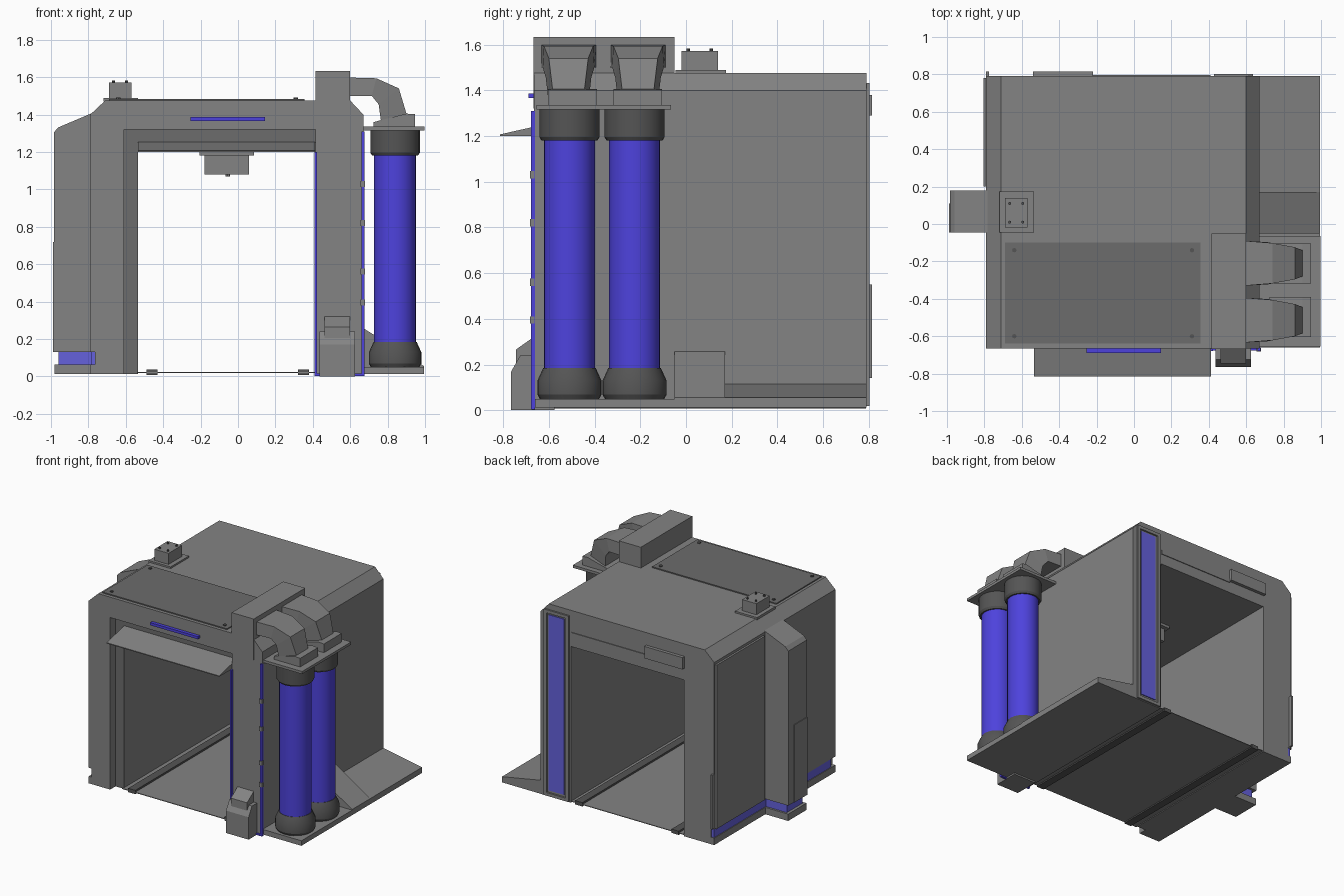
import bpy, bmesh, math


def material(name, r, g, b):
    m = bpy.data.materials.new(name)
    m.diffuse_color = (r, g, b, 1)
    return m


blue = material("blue_glow", 0.075, 0.055, 0.72)
pale = material("pale_blue_glow", 0.13, 0.12, 0.72)
grey = material("body_grey", 0.23, 0.23, 0.23)
dark = material("dark_grey", 0.09, 0.09, 0.09)
mid = material("mid_grey", 0.15, 0.15, 0.15)


def finish(name, bm, mat):
    bmesh.ops.recalc_face_normals(bm, faces=bm.faces)
    me = bpy.data.meshes.new(name)
    bm.to_mesh(me)
    bm.free()
    ob = bpy.data.objects.new(name, me)
    bpy.context.collection.objects.link(ob)
    me.materials.append(mat)
    return ob


def loft(name, rings, mat=grey):
    bm = bmesh.new()
    vs = [[bm.verts.new(p) for p in r] for r in rings]
    n = len(rings[0])
    for a, b in zip(vs, vs[1:]):
        for i in range(n):
            bm.faces.new((a[i], a[(i + 1) % n], b[(i + 1) % n], b[i]))
    bm.faces.new(vs[0])
    bm.faces.new(vs[-1][::-1])
    return finish(name, bm, mat)


def box(name, x0, x1, y0, y1, z0, z1, mat=grey):
    return loft(name, [[(x0, y0, z), (x1, y0, z), (x1, y1, z), (x0, y1, z)] for z in (z0, z1)], mat)


def prism_y(name, pts, y0, y1, mat=grey):
    return loft(name, [[(x, y, z) for x, z in pts] for y in (y0, y1)], mat)


def prism_x(name, pts, x0, x1, mat=grey):
    return loft(name, [[(x, y, z) for y, z in pts] for x in (x0, x1)], mat)


def lathe(name, x, y, prof, n=24, mat=grey):
    rings = [[(x + r * math.cos(2 * math.pi * i / n), y + r * math.sin(2 * math.pi * i / n), z)
              for i in range(n)] for r, z in prof]
    ob = loft(name, rings, mat)
    bpy.context.view_layer.objects.active = ob
    ob.select_set(True)
    bpy.ops.object.shade_smooth_by_angle(angle=math.radians(25))
    ob.select_set(False)


# tunnel body: wider front opening, narrower main passage, light groove at lower left
def shell(name, xl, top, y0, y1):
    prism_y(name, [(xl, 0.012), (-0.79, 0.012), (-0.79, 0.065), (-0.765, 0.065), (-0.765, 0.13),
                   (-0.79, 0.13), (-0.79, 1.40), (-0.71, 1.475), (0.60, 1.475), (0.67, 1.40),
                   (0.67, 0.012), (0.415, 0.012), (0.415, top), (xl, top)], y0, y1)


shell("front_frame", -0.61, 1.32, -0.665, -0.60)
shell("tunnel_body", -0.535, 1.20, -0.60, 0.79)

# dark lining of the front recess
box("recess_side", -0.61, -0.535, -0.603, -0.59, 0.014, 1.32, mid)
box("recess_top", -0.535, 0.415, -0.603, -0.59, 1.20, 1.32, mid)

# floor and rails
box("floor", -0.54, 0.42, -0.62, 0.785, 0.018, 0.023)
for x in (-0.46, 0.35):
    box("floor_rail", x - 0.03, x + 0.03, -0.62, 0.788, 0.008, 0.037, dark)

# entrance awning and lintel light
prism_x("awning", [(-0.815, 1.20), (-0.60, 1.20), (-0.60, 1.255), (-0.815, 1.207)], -0.535, 0.412)
box("lintel_light", -0.255, 0.145, -0.69, -0.66, 1.366, 1.386, blue)

# ceiling lamp unit
box("ceiling_plate", -0.205, 0.085, -0.15, 0.15, 1.18, 1.205)
box("ceiling_unit", -0.18, 0.06, -0.12, 0.12, 1.08, 1.18)
lathe("ceiling_tip", -0.055, 0, [(0.012, 1.07), (0.012, 1.085)], 8)

# roof hatch with bolts
box("roof_hatch", -0.69, 0.355, -0.64, -0.10, 1.47, 1.483, mid)
for x in (-0.64, 0.31):
    for y in (-0.60, -0.14):
        lathe("hatch_bolt", x, y, [(0.012, 1.48), (0.012, 1.49)], 8, dark)

# roof sensor
box("sensor_base", -0.72, -0.535, -0.045, 0.175, 1.47, 1.488)
box("sensor_box", -0.69, -0.57, -0.02, 0.14, 1.488, 1.572)
for x in (-0.665, -0.595):
    for y in (0.01, 0.11):
        lathe("sensor_bolt", x, y, [(0.008, 1.57), (0.008, 1.582)], 8, dark)

# left light band, pilaster and side panels
box("left_light_band", -0.785, -0.76, -0.62, 0.785, 0.065, 0.13, pale)
box("pilaster_light", -0.96, -0.77, -0.03, 0.16, 0.062, 0.132, pale)
box("pilaster_base", -0.982, -0.78, -0.045, 0.175, 0.012, 0.064)
prism_y("pilaster", [(-0.985, 0.13), (-0.985, 1.305), (-0.96, 1.332), (-0.78, 1.408), (-0.78, 0.13)], -0.045, 0.178)
box("pilaster_cover", -0.990, -0.98, -0.045, 0.11, 0.13, 0.72)
box("left_rear_panel", -0.805, -0.785, 0.20, 0.78, 0.135, 1.38)
box("rear_corner_plate", -0.79, -0.775, 0.785, 0.815, 0.14, 0.55)

# rear face: framed light, strip and control box
fr = (0.44, 0.625, 0.03, 1.42)
for x in fr[:2]:
    box("rear_frame_side", x - 0.012, x + 0.012, 0.785, 0.803, fr[2] - 0.012, fr[3] + 0.012)
for z in fr[2:]:
    box("rear_frame_end", fr[0], fr[1], 0.785, 0.803, z - 0.012, z + 0.012)
box("rear_light", 0.468, 0.60, 0.785, 0.797, 0.06, 1.395, pale)
box("rear_strip", -0.22, 0.41, 0.785, 0.796, 1.28, 1.31)
box("rear_control_box", -0.54, -0.22, 0.785, 0.815, 1.29, 1.38)

# front corner light strips with clips
box("inner_light_strip", 0.408, 0.422, -0.678, -0.66, 0.006, 1.20, blue)
box("outer_light_strip", 0.66, 0.675, -0.678, -0.66, 0.006, 1.31, blue)
box("bottom_light_strip", 0.41, 0.675, -0.677, -0.66, 0.003, 0.015, blue)
for z in (0.395, 0.56, 0.82, 1.03):
    box("strip_clip", 0.656, 0.680, -0.683, -0.664, z - 0.016, z + 0.016)

# foot unit on the front right post
prism_x("foot_unit", [(-0.765, 0), (-0.575, 0), (-0.575, 0.012), (-0.66, 0.012), (-0.66, 0.24),
                      (-0.725, 0.24), (-0.765, 0.17)], 0.435, 0.625)
prism_x("foot_unit_top", [(-0.745, 0.18), (-0.745, 0.265), (-0.66, 0.325), (-0.66, 0.18)], 0.462, 0.598)

# right platform and ramps
box("side_platform", 0.66, 0.995, -0.66, 0.79, 0.012, 0.05)
for name, y0, y1, z in (("steep_ramp", -0.05, 0.17, 0.258), ("shallow_ramp", 0.17, 0.79, 0.115)):
    prism_y(name, [(0.66, 0.03), (0.995, 0.03), (0.995, 0.055), (0.67, z), (0.66, z)], y0, y1)

# filter housing and tank plate
box("duct_housing", 0.415, 0.60, -0.668, -0.05, 1.32, 1.633)
box("tank_plate", 0.66, 0.998, -0.655, -0.065, 1.316, 1.336)

# twin tanks with caps, collars and tapering elbow ducts
for y in (-0.51, -0.225):
    lathe("tank", 0.84, y, [(0.112, 0.15), (0.112, 1.2)], mat=blue)
    lathe("tank_base", 0.84, y, [(0.13, 0.05), (0.14, 0.068), (0.14, 0.13), (0.115, 0.185)], mat=dark)
    lathe("tank_cap", 0.84, y, [(0.122, 1.18), (0.132, 1.196), (0.132, 1.318)], mat=dark)
    yc = y + 0.015
    prism_y("duct_collar", [(0.725, 1.33), (0.945, 1.33), (0.945, 1.402), (0.90, 1.405), (0.725, 1.36)],
            yc - 0.108, yc + 0.105)
    yd = -0.514 if y < -0.4 else -0.21
    rings = []
    for xo, zo, xi, zi, w in ((0.59, 1.598, 0.59, 1.50, 0.12), (0.74, 1.594, 0.715, 1.50, 0.108),
                              (0.86, 1.54, 0.752, 1.455, 0.086), (0.905, 1.39, 0.765, 1.36, 0.068)):
        # inner side of the bend stays wider than the outer side
        v = w * 0.6 + 0.048
        rings.append([(xo, yd - w, zo), (xo, yd + w, zo), (xi, yd + v, zi), (xi, yd - v, zi)])
    loft("elbow_duct", rings)
